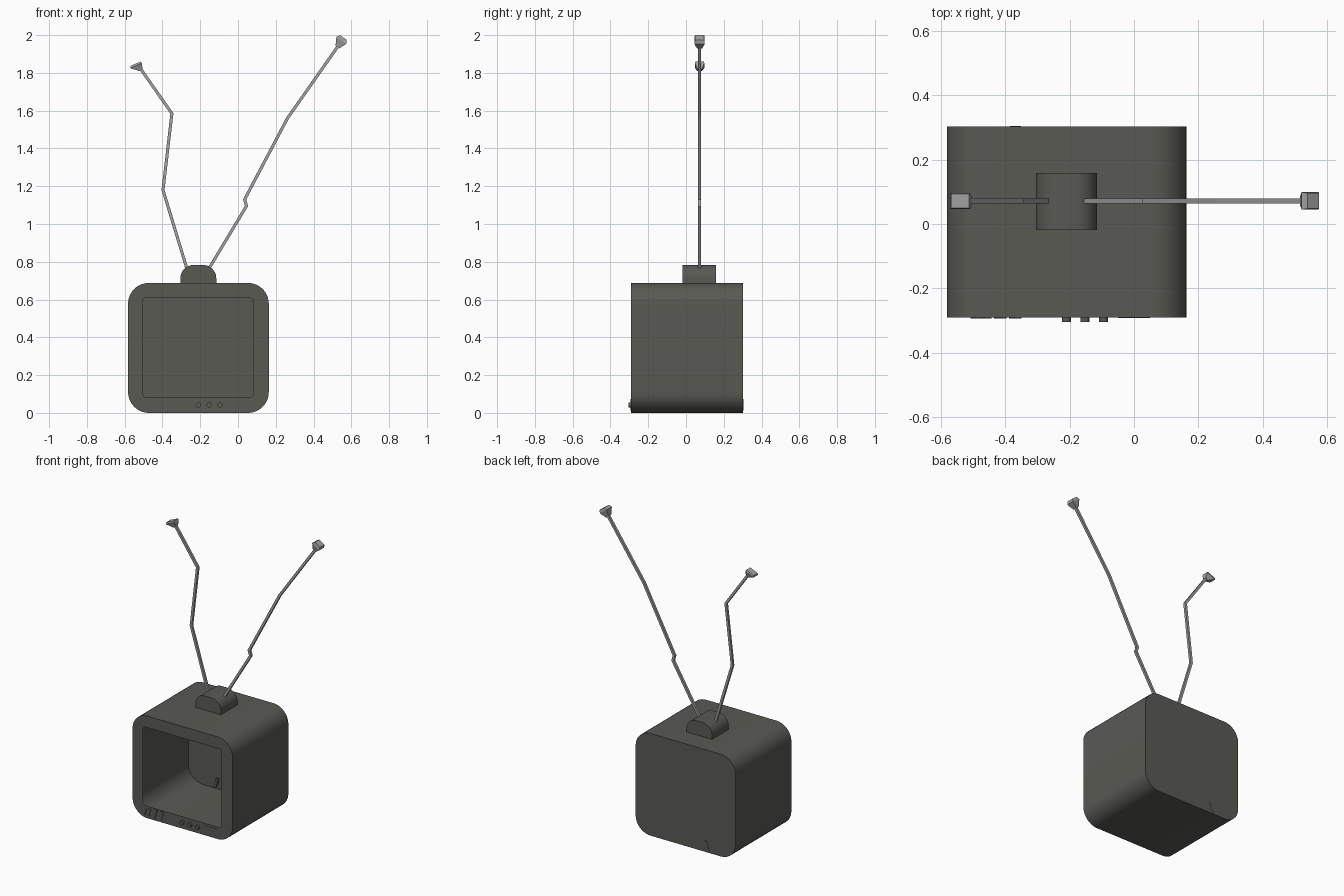
import bpy, bmesh, math
from mathutils import Vector

if "Cube" in bpy.data.objects:
    bpy.data.objects.remove(bpy.data.objects["Cube"])


def material(name, rgb):
    m = bpy.data.materials.new(name)
    m.diffuse_color = (*rgb, 1)
    m.use_nodes = True
    m.node_tree.nodes["Principled BSDF"].inputs["Base Color"].default_value = m.diffuse_color
    return m


DARK = material("dark_casing", (0.10, 0.10, 0.088))
METAL = material("antenna_metal", (0.36, 0.36, 0.36))


def finish(bm, name, mat, smooth=None):
    bmesh.ops.recalc_face_normals(bm, faces=bm.faces)
    me = bpy.data.meshes.new(name)
    bm.to_mesh(me)
    bm.free()
    me.materials.append(mat)
    ob = bpy.data.objects.new(name, me)
    bpy.context.collection.objects.link(ob)
    if smooth:
        bpy.context.view_layer.objects.active = ob
        ob.select_set(True)
        bpy.ops.object.shade_smooth_by_angle(angle=math.radians(smooth))
        ob.select_set(False)
    return ob


def rounded(x0, x1, z0, z1, radii, n=10):
    """Rounded rectangle in xz; radii order: top right, top left, bottom left, bottom right."""
    pts = []
    corners = ((x1, z1, -1, -1), (x0, z1, 1, -1), (x0, z0, 1, 1), (x1, z0, -1, 1))
    for k, (x, z, sx, sz) in enumerate(corners):
        r = radii[k]
        for i in range(n + 1 if r else 1):
            a = math.pi / 2 * (k + i / n)
            pts.append((x + sx * r + r * math.cos(a), z + sz * r + r * math.sin(a)))
    return pts


def ring(bm, pts, y):
    return [bm.verts.new((x, y, z)) for x, z in pts]


def bridge(bm, a, b):
    n = len(a)
    for i in range(n):
        bm.faces.new((a[i], a[(i + 1) % n], b[(i + 1) % n], b[i]))


def prism(name, pts, y0, y1, mat, smooth=None):
    bm = bmesh.new()
    a, b = ring(bm, pts, y0), ring(bm, pts, y1)
    bridge(bm, a, b)
    bm.faces.new(a)
    bm.faces.new(b)
    return finish(bm, name, mat, smooth)


def loft(name, sections, mat):
    """Four-sided loft; each section is (x, z, ux, uz, half width, half depth)."""
    bm = bmesh.new()
    rings = []
    for x, z, ux, uz, h, d in sections:
        rings.append([bm.verts.new((x + s * ux * h, ANT_Y + t * d, z + s * uz * h))
                      for s, t in ((-1, -1), (1, -1), (1, 1), (-1, 1))])
    for a, b in zip(rings, rings[1:]):
        bridge(bm, a, b)
    bm.faces.new(rings[0])
    bm.faces.new(rings[-1])
    return finish(bm, name, mat)


def rod(name, path, h=0.008):
    """Square rod with mitred bends."""
    p = [Vector(q) for q in path]
    secs = []
    for i, q in enumerate(p):
        d0 = (q - p[i - 1]).normalized() if i else (p[1] - q).normalized()
        d1 = (p[i + 1] - q).normalized() if i < len(p) - 1 else d0
        t = (d0 + d1).normalized()
        secs.append((q.x, q.y, t.y, -t.x, h / max(t.dot(d0), 0.5), h))
    return loft(name, secs, METAL)


# Television casing: thin hollow shell with an open screen
bm = bmesh.new()
FRONT, BACK, ANT_Y = -0.29, 0.303, 0.072
outer = rounded(-0.582, 0.163, 0, 0.688, [0.11] * 4)
back = ring(bm, outer, BACK)
front = ring(bm, outer, FRONT)
screen = ring(bm, rounded(-0.505, 0.081, 0.082, 0.61, [0.02] * 4), FRONT)
bridge(bm, back, front)
bridge(bm, front, screen)
bm.faces.new(back)
finish(bm, "casing", DARK, 30)

# Antenna base with rounded shoulders
prism("antenna_base", rounded(-0.305, -0.115, 0.68, 0.783, [0.07, 0.07, 0, 0]),
      -0.018, 0.158, DARK, 30)


# Slanted vent bars on the front, and one on the back wall
def vent(name, x, z0, z1, w, y0, y1):
    s = 0.008
    prism(name, [(x - s - w, z0), (x - s + w, z0), (x + s + w, z1), (x + s - w, z1)], y0, y1, DARK)


for i, (x, z0, z1, w) in enumerate(((-0.492, 0.018, 0.058, 0.009), (-0.462, 0.016, 0.068, 0.011),
                                    (-0.416, 0.012, 0.074, 0.011), (-0.369, 0.012, 0.074, 0.011))):
    vent(f"vent_{i + 1}", x, z0, z1, w, FRONT - 0.004, FRONT + 0.004)
vent("back_vent", -0.369, 0.012, 0.074, 0.009, BACK - 0.012, BACK + 0.002)

# Small control plate
prism("control_plate", rounded(-0.05, 0.05, 0.018, 0.066, [0] * 4), FRONT - 0.002, FRONT + 0.002, DARK)

# Three round knobs
for i in range(3):
    cx = -0.21 + 0.0575 * i
    prism(f"knob_{i + 1}", rounded(cx - 0.014, cx + 0.014, 0.028, 0.056, [0.014] * 4, 5),
          FRONT - 0.014, FRONT + 0.005, DARK, 40)

# Bent antennas
rod("left_antenna", [(-0.265, 0.745), (-0.397, 1.18), (-0.35, 1.585), (-0.518, 1.825)])
rod("right_antenna", [(-0.165, 0.745), (0.045, 1.095), (0.035, 1.13), (0.262, 1.56), (0.53, 1.942)])

# Flared antenna tips
loft("left_tip", [(-0.513, 1.815, 0.82, 0.57, 0.010, 0.012), (-0.54, 1.838, 0.92, 0.39, 0.033, 0.025),
                  (-0.541, 1.849, 0.92, 0.39, 0.030, 0.022)], METAL)
loft("right_tip", [(0.526, 1.936, 0.81, -0.58, 0.012, 0.014), (0.547, 1.972, 0.81, -0.58, 0.032, 0.027),
                   (0.558, 1.987, 0.81, -0.58, 0.022, 0.024)], METAL)
